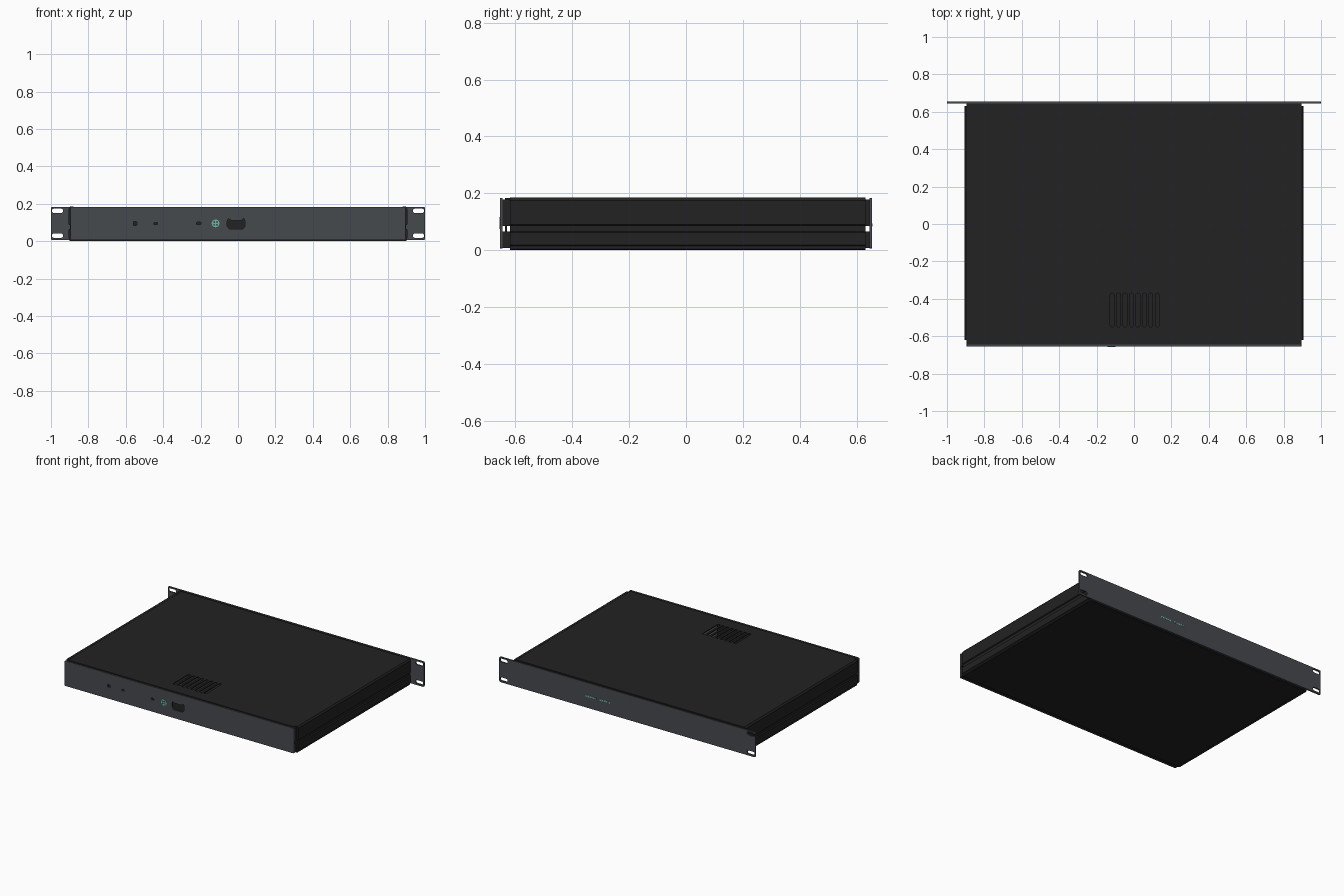
import bpy, math

if "Cube" in bpy.data.objects:
    bpy.data.objects.remove(bpy.data.objects["Cube"])


def material(name, rgb):
    m = bpy.data.materials.new(name)
    m.diffuse_color = (*rgb, 1)
    m.use_nodes = True
    m.node_tree.nodes["Principled BSDF"].inputs["Base Color"].default_value = m.diffuse_color
    return m


BLACK = material("black_metal", (0.016, 0.016, 0.016))
GREY = material("slate_grey_panel", (0.062, 0.068, 0.076))
TEAL = material("teal_print", (0.13, 0.46, 0.36))


def rounded(cx, cy, w, h, r, n=4):
    """Outline of a rectangle with rounded corners."""
    pts = []
    for k, (sx, sy) in enumerate([(1, 1), (-1, 1), (-1, -1), (1, -1)]):
        for i in range(n + 1):
            a = math.pi / 2 * (k + i / n)
            pts.append((cx + sx * (w / 2 - r) + r * math.cos(a),
                        cy + sy * (h / 2 - r) + r * math.sin(a)))
    return pts


def rect(x0, x1, y0, y1):
    return [(x0, y0), (x1, y0), (x1, y1), (x0, y1)]


def plate(name, outlines, a, b, mat, upright=True):
    """Fill outlines (inner ones become holes), extruded from a to b along y (upright) or z."""
    cu = bpy.data.curves.new(name, 'CURVE')
    cu.dimensions, cu.fill_mode = '2D', 'BOTH'
    cu.extrude = (b - a) / 2
    for pts in outlines:
        s = cu.splines.new('POLY')
        s.points.add(len(pts) - 1)
        for p, (x, y) in zip(s.points, pts):
            p.co = (x, y, 0, 1)
        s.use_cyclic_u, s.use_smooth = True, False
    tmp = bpy.data.objects.new(name + "_tmp", cu)
    bpy.context.collection.objects.link(tmp)
    dg = bpy.context.evaluated_depsgraph_get()
    me = bpy.data.meshes.new_from_object(tmp.evaluated_get(dg))
    bpy.data.objects.remove(tmp)
    me.materials.clear()
    me.materials.append(mat)
    ob = bpy.data.objects.new(name, me)
    bpy.context.collection.objects.link(ob)
    mid = (a + b) / 2
    if upright:
        ob.rotation_euler.x = math.pi / 2
        ob.location.y = mid
    else:
        ob.location.z = mid
    return ob


# Wide rack panel with four mounting slots
slots = [rounded(sx * 0.965, z, 0.06, 0.024, 0.0115)
         for sx in (-1, 1) for z in (0.03, 0.162)]
plate("rack_panel", [rounded(0, 0.0945, 2.0, 0.177, 0.008)] + slots, 0.645, 0.655, GREY)

# Connector panel with power inlet and small holes
inlet = [(-0.058, 0.08), (-0.045, 0.064), (0.025, 0.064), (0.038, 0.08), (0.038, 0.108),
         (0.03, 0.122), (0.018, 0.112), (-0.038, 0.112), (-0.05, 0.122), (-0.058, 0.108)]
holes = [inlet] + [rounded(x, 0.095, w, h, 0.004) for x, w, h in
                   [(-0.55, 0.02, 0.02), (-0.44, 0.02, 0.012), (-0.21, 0.022, 0.014)]]
plate("connector_panel", [rounded(0, 0.0945, 1.79, 0.177, 0.005)] + holes,
      -0.655, -0.645, GREY)
plate("connector_backing", [rect(-0.7, 0.2, 0.03, 0.155)], -0.636, -0.63, BLACK)

# Grooved side rails and corner brackets
for side, sx in (("left", -1), ("right", 1)):
    prof = [(0.897, 0), (0.902, 0.004), (0.902, 0.014), (0.906, 0.018), (0.906, 0.062),
            (0.899, 0.066), (0.899, 0.086), (0.906, 0.09), (0.906, 0.174), (0.897, 0.185),
            (0.88, 0.185), (0.88, 0)]
    plate(side + "_rail", [[(sx * x, z) for x, z in prof]], -0.62, 0.632, BLACK)
    for end, y0, y1 in (("connector", -0.645, -0.62), ("rack", 0.632, 0.645)):
        for lvl, z0, z1 in (("lower", 0.008, 0.065), ("upper", 0.085, 0.177)):
            plate(f"{side}_{end}_{lvl}_bracket",
                  [rect(sx * 0.86, sx * 0.895, z0, z1)], y0, y1, BLACK)

# Top cover with vent slots; both covers have a lip reaching the end panels
vents = [rounded(-0.117 + 0.0345 * i, -0.46, 0.02, 0.18, 0.009) for i in range(8)]
plate("top_cover", [rect(-0.88, 0.88, -0.636, 0.632)] + vents, 0.178, 0.184, BLACK, False)
plate("bottom_cover", [rect(-0.88, 0.88, -0.62, 0.632)], 0.001, 0.008, BLACK, False)
for lvl, z0, z1 in (("top", 0.171, 0.178), ("bottom", 0.008, 0.014)):
    plate(lvl + "_lip", [rect(-0.893, 0.893, -0.645, 0.645), rect(-0.86, 0.86, -0.6, 0.6)],
          z0, z1, BLACK, False)

# Printed round mark beside the power inlet
quads = [rounded(-0.12 + sx * 0.0075, 0.095 + sz * 0.0075, 0.009, 0.009, 0.003)
         for sx in (-1, 1) for sz in (-1, 1)]
plate("round_mark", [rounded(-0.12, 0.095, 0.042, 0.042, 0.0205)] + quads,
      -0.6565, -0.654, TEAL)

# Printed row of dashes on the rack panel
for i in range(11):
    if i != 5:
        x = 0.14 + 0.018 * i
        plate("printed_dash", [rect(x - 0.006, x + 0.006, 0.083, 0.094)], 0.654, 0.6562, TEAL)
